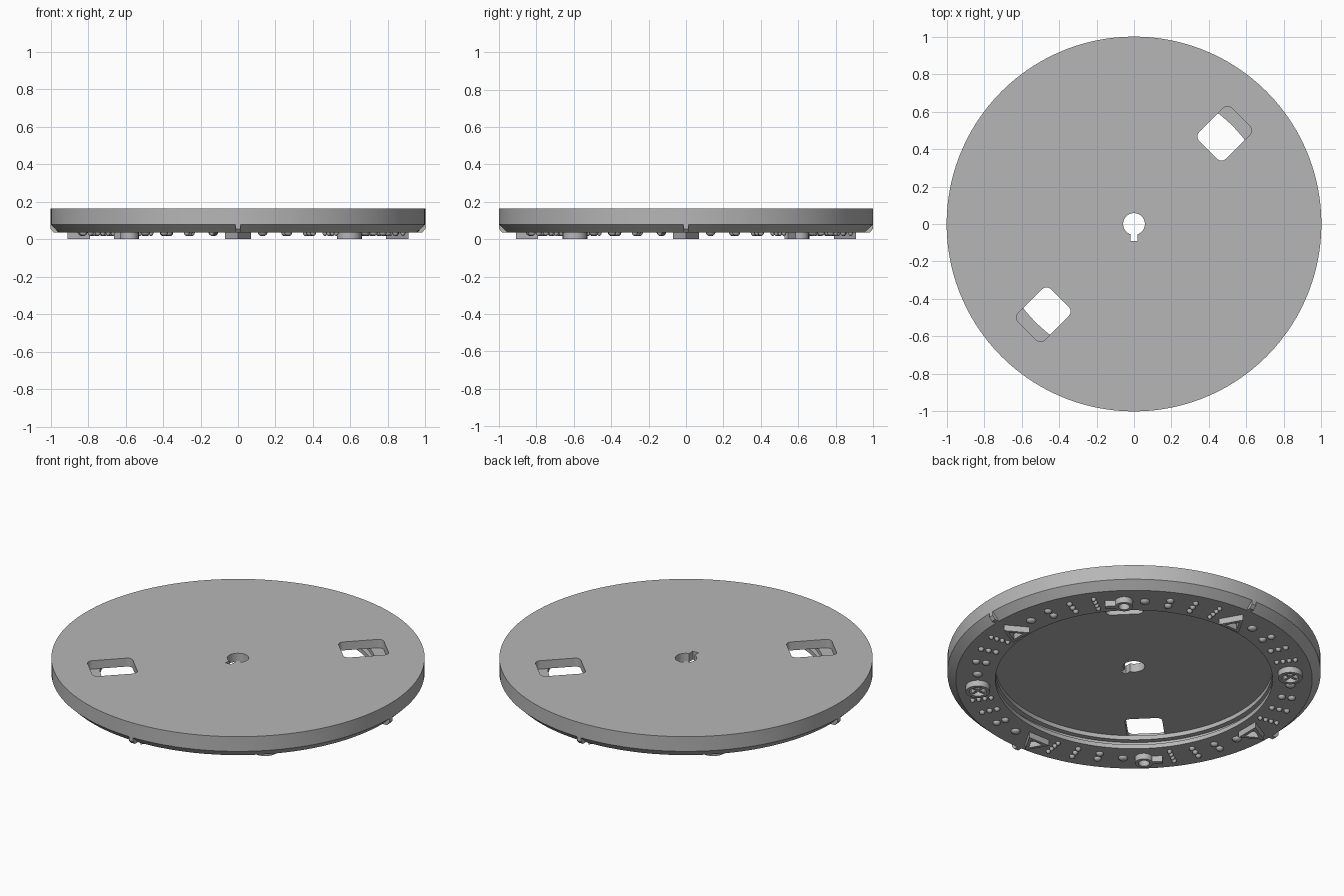
import bpy, bmesh, math
from mathutils import Matrix, Vector

cube = bpy.data.objects.get("Cube")
if cube:
    bpy.data.objects.remove(cube, do_unlink=True)

grey = bpy.data.materials.new("plain_grey")
grey.use_nodes = True
grey.diffuse_color = (0.47, 0.47, 0.47, 1)
grey.node_tree.nodes["Principled BSDF"].inputs["Base Color"].default_value = grey.diffuse_color

FACE = 0.035     # underside of the rim
CEIL = 0.115     # underside of the top plate
TOP = 0.165
MARK_R = 0.84    # circle on which the marks sit


def finish(name, bm, smooth=True):
    bmesh.ops.recalc_face_normals(bm, faces=bm.faces[:])
    mesh = bpy.data.meshes.new(name)
    bm.to_mesh(mesh)
    bm.free()
    mesh.materials.append(grey)
    ob = bpy.data.objects.new(name, mesh)
    bpy.context.collection.objects.link(ob)
    if smooth:
        bpy.ops.object.select_all(action='DESELECT')
        ob.select_set(True)
        bpy.context.view_layer.objects.active = ob
        bpy.ops.object.shade_smooth_by_angle(angle=math.radians(30))
    return ob


def lathe(bm, profile, sides, matrix=Matrix()):
    """Sweep a closed (radius, height) profile round z."""
    rows = []
    for i in range(sides):
        a = math.tau * i / sides
        rows.append([bm.verts.new(matrix @ Vector((r * math.cos(a), r * math.sin(a), z)))
                     for r, z in profile])
    n = len(profile)
    for i, row in enumerate(rows):
        nxt = rows[(i + 1) % sides]
        for j in range(n):
            k = (j + 1) % n
            bm.faces.new((row[j], nxt[j], nxt[k], row[k]))


def prism(bm, points, z0, z1, matrix=Matrix()):
    """Extrude a flat outline from z0 to z1."""
    low = [bm.verts.new(matrix @ Vector((x, y, z0))) for x, y in points]
    high = [bm.verts.new(matrix @ Vector((x, y, z1))) for x, y in points]
    bm.faces.new(low[::-1])
    bm.faces.new(high)
    n = len(points)
    for i in range(n):
        k = (i + 1) % n
        bm.faces.new((low[i], low[k], high[k], high[i]))


def box(bm, x, y, half_x, half_y, matrix):
    prism(bm, [(x - half_x, y - half_y), (x + half_x, y - half_y),
               (x + half_x, y + half_y), (x - half_x, y + half_y)], 0, FACE, matrix)


def arc(cx, cy, r, start, end, steps):
    return [(cx + r * math.cos(math.radians(start + (end - start) * i / steps)),
             cy + r * math.sin(math.radians(start + (end - start) * i / steps)))
            for i in range(steps + 1)]


def at(angle, radius=MARK_R):
    """Place local +x outward at an angle in degrees."""
    return Matrix.Rotation(math.radians(angle), 4, 'Z') @ Matrix.Translation((radius, 0, 0))


# Top plate
bm = bmesh.new()
prism(bm, arc(0, 0, 1, 0, 360 - 3, 119), CEIL, TOP)
plate = finish("top_plate", bm, smooth=False)

# Cutters: two rounded windows and the central keyhole
bm = bmesh.new()
hx, hy, cr = 0.123, 0.1, 0.03
outline = []
for sx, sy, start in ((1, 1, 0), (-1, 1, 90), (-1, -1, 180), (1, -1, 270)):
    outline += arc(sx * (hx - cr), sy * (hy - cr), cr, start, start + 90, 6)
for angle in (45, 225):
    prism(bm, outline, 0, 0.3, at(angle, 0.683))
slot = 0.018
keyhole = arc(0, 0, 0.058, -72, 252, 36) + [(-slot, -0.09), (slot, -0.09)]
prism(bm, keyhole, 0, 0.3)
cutter = finish("hole_cutter", bm, smooth=False)
cutter.hide_render = True
cutter.hide_viewport = True
cut = plate.modifiers.new("holes", 'BOOLEAN')
cut.operation = 'DIFFERENCE'
cut.solver = 'EXACT'
cut.object = cutter
bpy.context.view_layer.objects.active = plate
plate.select_set(True)
bpy.ops.object.modifier_apply(modifier=cut.name)
bpy.data.objects.remove(cutter, do_unlink=True)
bpy.ops.object.shade_smooth_by_angle(angle=math.radians(30))

# Rim with chamfered lower edge and a groove inside
bm = bmesh.new()
lathe(bm, [(0.742, CEIL), (1, CEIL), (1, 0.078), (0.955, FACE), (0.742, FACE),
           (0.742, 0.06), (0.772, 0.06), (0.772, 0.09), (0.742, 0.09)], 120)
finish("rim", bm)

# Index ticks on the chamfer
bm = bmesh.new()
for angle in range(0, 360, 90):
    turn = Matrix.Rotation(math.radians(angle), 4, 'Z') @ Matrix.Rotation(math.pi / 2, 4, 'X')
    prism(bm, [(0.95, FACE), (0.982, FACE), (1, 0.055), (1, 0.08)], -0.014, 0.014, turn)
finish("index_ticks", bm, smooth=False)

# Triangular frames at the quarter points, pointing outward
bm = bmesh.new()
for angle in range(0, 360, 90):
    lathe(bm, [(0.08, 0), (0.08, FACE), (0.046, FACE), (0.046, 0)], 3, at(angle, 0.83))
finish("triangle_marks", bm, smooth=False)

# Ring marks between them: one pair with a cross, one pair with a side bar
bm = bmesh.new()


def ring(radius, wall, matrix):
    lathe(bm, [(radius, 0), (radius, FACE), (radius - wall, FACE), (radius - wall, 0)], 32, matrix)


for angle in (135, 315):
    ring(0.065, 0.02, at(angle))
    for tilt in (45, 135):
        spoke = at(angle) @ Matrix.Rotation(math.radians(tilt), 4, 'Z')
        box(bm, 0, 0, 0.047, 0.007, spoke @ Matrix.Translation((0, 0, 0.008)))
for angle in (45, 225):
    ring(0.048, 0.018, at(angle) @ Matrix.Translation((0, 0.02, 0)))
    box(bm, 0, -0.053, 0.014, 0.028, at(angle))
finish("ring_marks", bm)

# Raised dots: groups of one to four between neighbouring marks
bm = bmesh.new()
sizes = {1: (0.026, 0), 2: (0.021, 0.055), 3: (0.016, 0.043), 4: (0.013, 0.034)}
for octant in range(0, 360, 45):
    for count, (radius, gap) in sizes.items():
        for i in range(count):
            spot = at(octant + 9 * count, MARK_R + gap * (i - (count - 1) / 2))
            flat = Matrix.Diagonal((radius, radius, 0.018, 1))
            bmesh.ops.create_uvsphere(bm, u_segments=14, v_segments=8, radius=1,
                                      matrix=Matrix.Translation((0, 0, FACE)) @ spot @ flat)
finish("raised_dots", bm)
